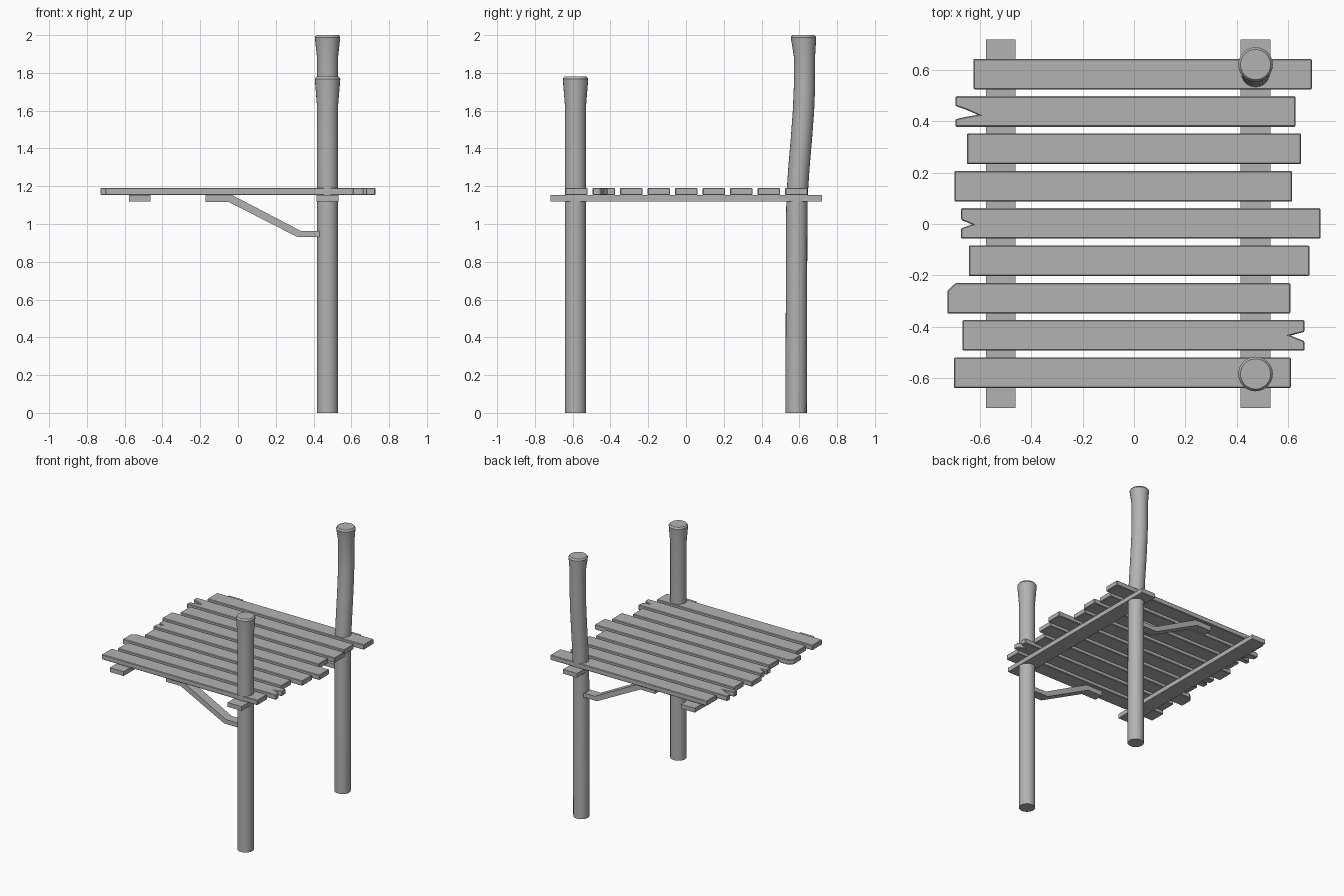
import bpy, bmesh, math
from mathutils import Vector

if "Cube" in bpy.data.objects:
    bpy.data.objects.remove(bpy.data.objects["Cube"])

# Dark grey shared by all parts
grey = bpy.data.materials.new("weathered_grey")
grey.diffuse_color = (0.45, 0.45, 0.45, 1)
grey.use_nodes = True
grey.node_tree.nodes["Principled BSDF"].inputs["Base Color"].default_value = grey.diffuse_color

def finish(bm, name, bevel=0.0, smooth=False):
    bmesh.ops.recalc_face_normals(bm, faces=bm.faces)
    me = bpy.data.meshes.new(name)
    bm.to_mesh(me)
    bm.free()
    me.materials.append(grey)
    ob = bpy.data.objects.new(name, me)
    bpy.context.collection.objects.link(ob)
    if bevel:
        m = ob.modifiers.new("edge_bevel", 'BEVEL')
        m.width = bevel
        m.segments = 1
        m.limit_method = 'ANGLE'
    if smooth:
        bpy.ops.object.select_all(action='DESELECT')
        ob.select_set(True)
        bpy.context.view_layer.objects.active = ob
        bpy.ops.object.shade_smooth_by_angle(angle=math.radians(30))
    return ob

def prism(name, pts, direction, bevel=0.0):
    """Extrude a closed outline of 3D points along a direction."""
    bm = bmesh.new()
    f = bm.faces.new([bm.verts.new(p) for p in pts])
    res = bmesh.ops.extrude_face_region(bm, geom=[f])
    vs = [g for g in res["geom"] if isinstance(g, bmesh.types.BMVert)]
    bmesh.ops.translate(bm, vec=Vector(direction), verts=vs)
    return finish(bm, name, bevel)

def post(name, x, rings, sides=24):
    """Loft a round post through (y, z, radius) rings."""
    bm = bmesh.new()
    loops = []
    for y, z, r in rings:
        loops.append([bm.verts.new((x + r * math.cos(2 * math.pi * i / sides),
                                    y + r * math.sin(2 * math.pi * i / sides), z))
                      for i in range(sides)])
    for a, b in zip(loops, loops[1:]):
        for i in range(sides):
            j = (i + 1) % sides
            bm.faces.new((a[i], a[j], b[j], b[i]))
    bm.faces.new(loops[0])
    bm.faces.new(loops[-1])
    return finish(bm, name, smooth=True)

# Deck planks: left x, right x, kind of end damage
Z0, THICK, HALF = 1.153, 0.038, 0.0595
planks = [(-0.702, 0.612, ""), (-0.669, 0.665, "split_right"), (-0.728, 0.61, "corner"),
          (-0.644, 0.684, ""), (-0.674, 0.727, "split_small"), (-0.701, 0.617, ""),
          (-0.652, 0.652, ""), (-0.697, 0.63, "split_large"), (-0.626, 0.694, "")]
for i, (l, r, kind) in enumerate(planks):
    y = 0.002 + (i - 4) * 0.1456
    right = [(r, -HALF), (r, HALF)]
    left = [(l, HALF), (l, -HALF)]
    if kind == "split_right":
        right[1:1] = [(r, -0.022), (r - 0.055, 0.0), (r, 0.014)]
    elif kind == "corner":
        left[0:1] = [(l + 0.033, HALF), (l, HALF - 0.03)]
    elif kind == "split_small":
        left[1:1] = [(l, 0.014), (l + 0.043, -0.004), (l, -0.018)]
    elif kind == "split_large":
        left[1:1] = [(l, 0.022), (l + 0.045, 0.006), (l + 0.088, -0.013),
                     (l + 0.045, -0.02), (l, -0.03)]
    prism(f"deck_plank_{i + 1}", [(px, y + py, Z0) for px, py in right + left],
          (0, 0, THICK), bevel=0.004)

# Two cross beams under the planks
for name, x0, x1 in (("left_beam", -0.578, -0.462), ("right_beam", 0.415, 0.533)):
    prism(name, [(x0, -0.718, 1.12), (x1, -0.718, 1.12),
                 (x1, 0.72, 1.12), (x0, 0.72, 1.12)], (0, 0, Z0 - 1.12))

# Round posts with flared tops; the rear one leans in its upper part
R, FLARE, RIM = 0.0565, 0.0675, 0.059
post("front_post", 0.474, [(-0.585, 0, R), (-0.585, 1.15, R), (-0.585, 1.634, R),
                           (-0.585, 1.768, FLARE), (-0.585, 1.78, RIM)])
post("rear_post", 0.474, [(0.583, 0, R), (0.586, 1.0, R), (0.588, 1.15, R), (0.598, 1.3, R),
                          (0.611, 1.45, R), (0.622, 1.6, R), (0.627, 1.72, R),
                          (0.627, 1.89, R), (0.622, 1.988, FLARE), (0.622, 2.0, RIM)])

# Bent braces from the posts to the deck
brace = [(-0.173, 1.155), (-0.035, 1.155), (0.333, 0.963), (0.45, 0.963),
         (0.45, 0.93), (0.317, 0.93), (-0.05, 1.117), (-0.173, 1.117)]
for name, y in (("front_brace", -0.585), ("rear_brace", 0.586)):
    prism(name, [(x, y - 0.035, z) for x, z in brace], (0, 0.07, 0))
